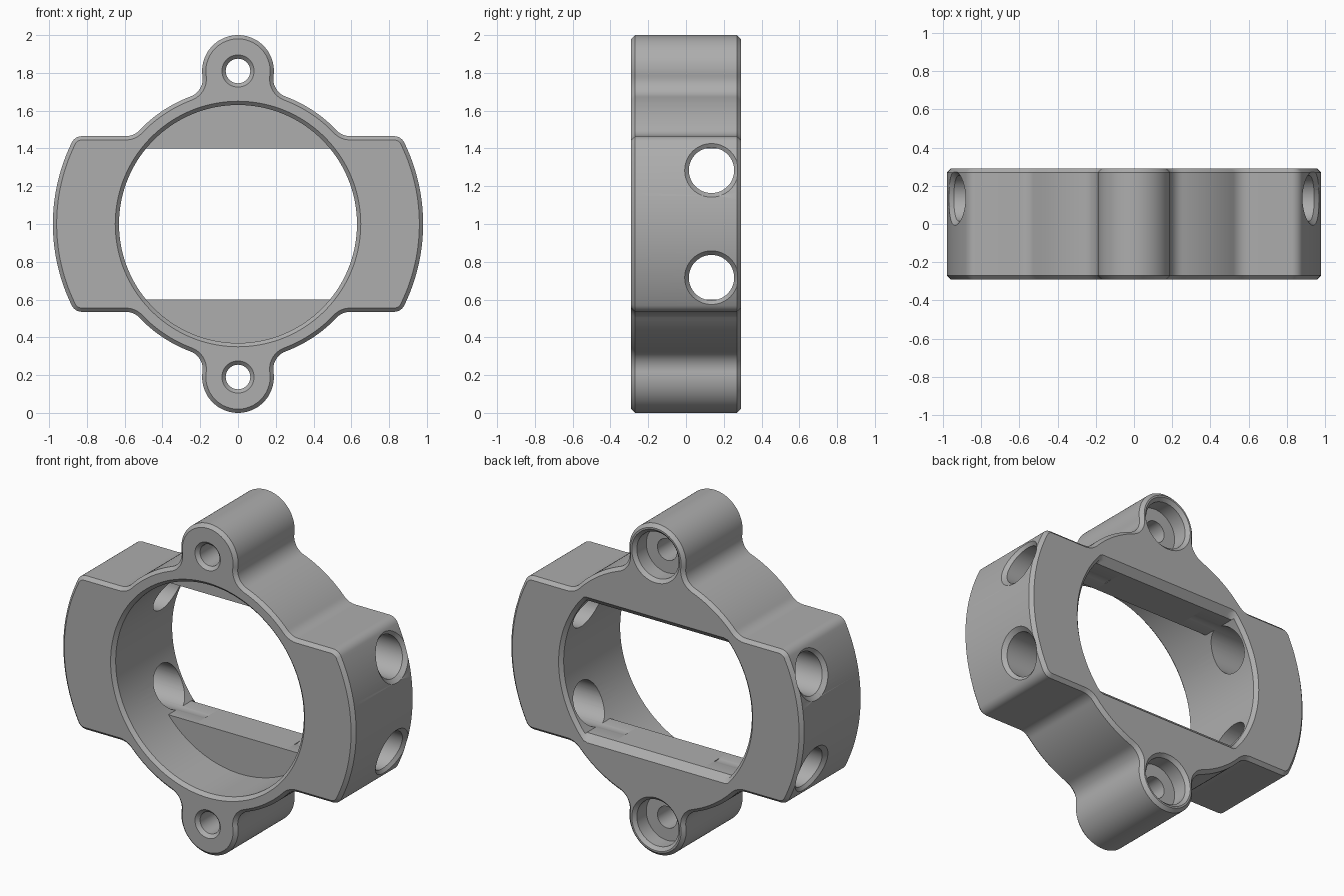
import bpy, bmesh
from math import sin, cos, pi, atan2, sqrt, hypot, radians

if "Cube" in bpy.data.objects:
    bpy.data.objects.remove(bpy.data.objects["Cube"])

DEPTH = 0.29       # half thickness
CH = 0.02          # edge chamfer
DISC, WING, WING_H = 0.72, 0.98, 0.465
BOSS_Z, BOSS_R = 0.81, 0.19

grey = bpy.data.materials.new("grey_metal")
grey.use_nodes = True
grey.diffuse_color = (0.42, 0.42, 0.42, 1)
grey.node_tree.nodes["Principled BSDF"].inputs["Base Color"].default_value = (0.42, 0.42, 0.42, 1)


def loft(name, rings):
    """Closed solid through rings of equal point count, capped at both ends."""
    bm = bmesh.new()
    loops = [[bm.verts.new(p) for p in ring] for ring in rings]
    n = len(loops[0])
    for a, b in zip(loops, loops[1:]):
        for i in range(n):
            j = (i + 1) % n
            bm.faces.new((a[i], a[j], b[j], b[i]))
    bm.faces.new(loops[0])
    bm.faces.new(loops[-1])
    bmesh.ops.remove_doubles(bm, verts=bm.verts[:], dist=1e-5)
    bmesh.ops.recalc_face_normals(bm, faces=bm.faces[:])
    mesh = bpy.data.meshes.new(name)
    bm.to_mesh(mesh)
    bm.free()
    mesh.materials.append(grey)
    obj = bpy.data.objects.new(name, mesh)
    bpy.context.collection.objects.link(obj)
    return obj


def arc(c, r, a0, a1, n):
    return [(c[0] + r * cos(a0 + (a1 - a0) * i / n),
             c[1] + r * sin(a0 + (a1 - a0) * i / n)) for i in range(n + 1)]


def outline(inset):
    """Outer contour: bosses, disc and wings joined by tangent fillets."""
    f, g, h = 0.1, 0.1, 0.06
    # fillet centres: boss to disc, disc to wing, wing corner
    v = ((DISC + f) ** 2 - (BOSS_R + f) ** 2 + BOSS_Z ** 2) / (2 * BOSS_Z)
    c1 = (sqrt((DISC + f) ** 2 - v * v), v)
    c2 = (sqrt((DISC + g) ** 2 - (WING_H + g) ** 2), WING_H + g)
    c3 = (sqrt((WING - h) ** 2 - (WING_H - h) ** 2), WING_H - h)
    t_boss = atan2(c1[1] - BOSS_Z, c1[0])
    t1, t2, t3 = (atan2(c[1], c[0]) for c in (c1, c2, c3))
    q = arc((0, BOSS_Z), BOSS_R - inset, pi / 2, t_boss, 24)
    q += arc(c1, f + inset, t_boss + pi, t1 + pi, 12)[::1] if t_boss + pi < t1 + pi else []
    q += arc((0, 0), DISC - inset, t1, t2, 16)
    q += arc(c2, g + inset, t2 + pi, 1.5 * pi, 10)
    q += arc(c3, h - inset, pi / 2, t3, 8)
    q += arc((0, 0), WING - inset, t3, 0, 24)
    pts = [q[0]]
    for p in q[1:]:
        if hypot(p[0] - pts[-1][0], p[1] - pts[-1][1]) > 1e-4:
            pts.append(p)
    half = pts + [(x, -z) for x, z in reversed(pts[:-1])]
    return half + [(-x, z) for x, z in reversed(half[1:-1])]


def circle_ring(y, r, flat=9, cz=0.0, n=128):
    """Circle facing y, cut flat above and below at the given half height."""
    return [(r * cos(2 * pi * i / n), y,
             1 + cz + max(-flat, min(flat, r * sin(2 * pi * i / n)))) for i in range(n)]


def side_hole(sx, cz, cy=0.135, r=0.12, n=64):
    """Cross hole whose chamfer follows the curved wing face."""
    def ring(rad, x=None, lift=0.0):
        pts = []
        for i in range(n):
            y = cy + rad * cos(2 * pi * i / n)
            z = cz + rad * sin(2 * pi * i / n)
            px = sqrt(WING ** 2 - z * z) + lift if x is None else x
            pts.append((sx * px, y, 1 + z))
        return pts
    return loft("side_hole_cutter", [ring(r, x=0.3), ring(r, lift=-0.022),
                                     ring(r + 0.022), ring(r + 0.042, lift=0.02)])


# Body: chamfered extrusion of the outline
body = loft("mounting_ring", [[(x, y, z + 1) for x, z in outline(d)] for y, d in
                              ((-DEPTH, CH), (CH - DEPTH, 0), (DEPTH - CH, 0), (DEPTH, CH))])

# Main bore in front, narrowing to a flat-sided slot at the back
bore = 0.63
cutters = [loft("bore_cutter", [
    circle_ring(-DEPTH - CH, bore + 2 * CH), circle_ring(CH - DEPTH, bore),
    circle_ring(0.03, bore), circle_ring(0.03, bore, 0.4),
    circle_ring(0.25, bore, 0.4), circle_ring(DEPTH - CH, bore, 0.42),
    circle_ring(DEPTH + CH, bore + 2 * CH, 0.46)])]

# Screw holes with counterbores at the back, and the cross holes
for s in (-1, 1):
    steps = ((-DEPTH - CH, 0.105), (CH - DEPTH, 0.065), (0.18, 0.065),
             (0.18, 0.14), (DEPTH - CH, 0.14), (DEPTH + CH, 0.18))
    cutters.append(loft("screw_hole_cutter",
                        [circle_ring(y, r, cz=s * BOSS_Z, n=48) for y, r in steps]))
    for sx in (-1, 1):
        cutters.append(side_hole(sx, s * 0.284))

bpy.ops.object.select_all(action='DESELECT')
bpy.context.view_layer.objects.active = body
body.select_set(True)
for c in cutters:
    c.hide_render = True
    mod = body.modifiers.new("cut", 'BOOLEAN')
    mod.operation, mod.solver, mod.object = 'DIFFERENCE', 'EXACT', c
    bpy.ops.object.modifier_apply(modifier=mod.name)
    bpy.data.objects.remove(c)
bpy.ops.object.shade_smooth_by_angle(angle=radians(30))
